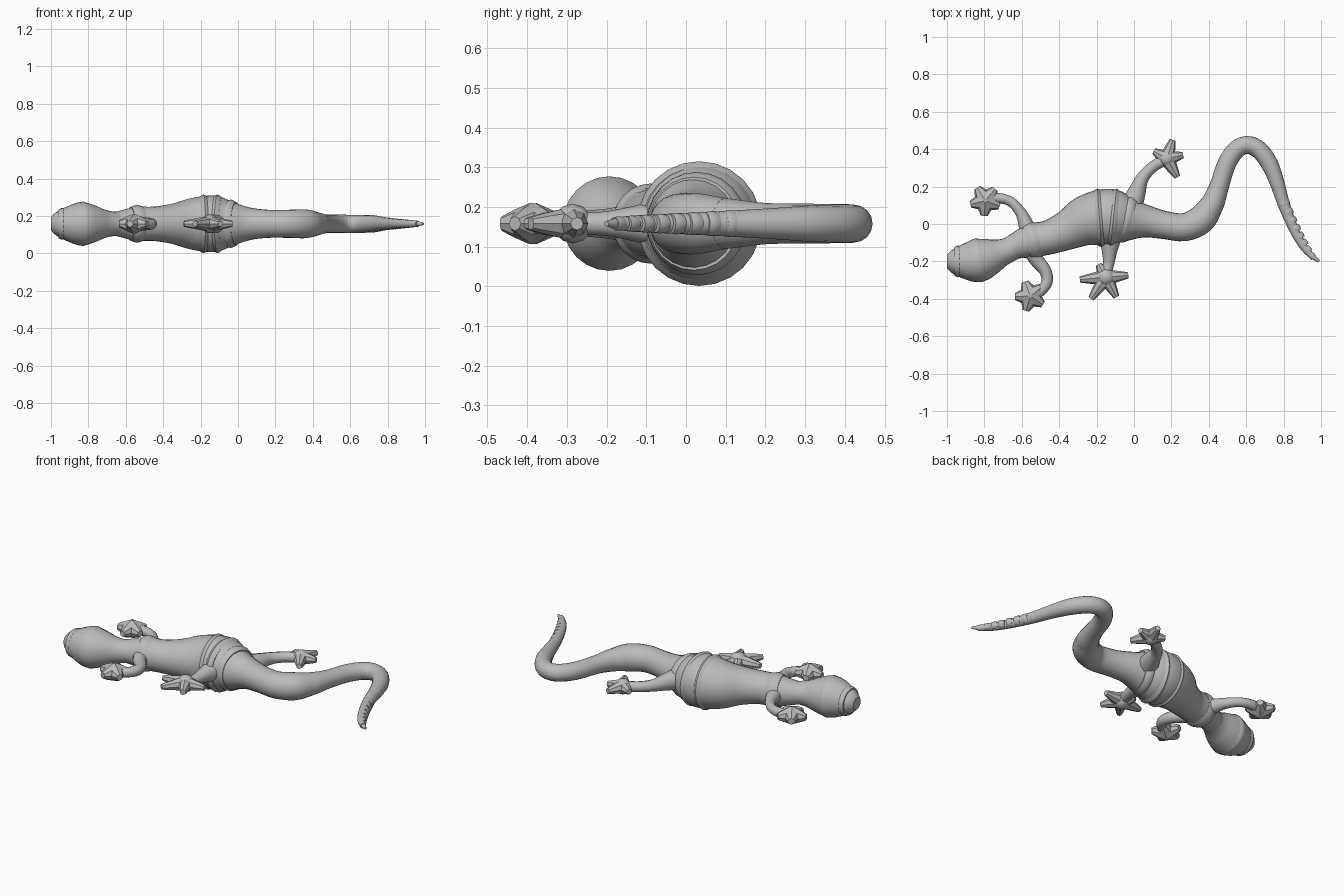
import bpy, bmesh, math
from mathutils import Vector

cube = bpy.data.objects.get("Cube")
if cube:
    bpy.data.objects.remove(cube)

MID = 0.158  # height of the body axis

grey = bpy.data.materials.new("plain grey")
grey.use_nodes = True
COLOUR = (0.5, 0.5, 0.5, 1)
grey.diffuse_color = COLOUR
grey.node_tree.nodes["Principled BSDF"].inputs["Base Color"].default_value = COLOUR


def finish(name, bm, angle=40):
    bmesh.ops.recalc_face_normals(bm, faces=bm.faces)
    mesh = bpy.data.meshes.new(name)
    bm.to_mesh(mesh)
    bm.free()
    mesh.materials.append(grey)
    obj = bpy.data.objects.new(name, mesh)
    bpy.context.collection.objects.link(obj)
    bpy.ops.object.select_all(action='DESELECT')
    bpy.context.view_layer.objects.active = obj
    obj.select_set(True)
    bpy.ops.object.shade_smooth_by_angle(angle=math.radians(angle))
    return obj


def spline(points, steps):
    """Catmull-Rom through (x, y, radius) points."""
    pts = [Vector(p) for p in points]
    pts = [2 * pts[0] - pts[1]] + pts + [2 * pts[-1] - pts[-2]]
    out = []
    for a, b, c, d in zip(pts, pts[1:], pts[2:], pts[3:]):
        for i in range(steps):
            t = i / steps
            out.append((2 * b + (c - a) * t + (2 * a - 5 * b + 4 * c - d) * t ** 2
                        + (3 * b - a - 3 * c + d) * t ** 3) / 2)
    return out + [pts[-2]]


def add_tube(bm, points, sides=16, steps=4, flat=1.0):
    """Round sweep along a level path, closed at both ends."""
    path = spline(points, steps)
    rings = []
    for i, p in enumerate(path):
        along = path[min(i + 1, len(path) - 1)] - path[max(i - 1, 0)]
        side = Vector((-along.y, along.x, 0)).normalized()
        r = max(p.z, 0.004)
        ring = []
        for k in range(sides):
            a = math.tau * k / sides
            co = Vector((p.x, p.y, MID)) + side * r * math.cos(a)
            co.z += r * flat * math.sin(a)
            ring.append(bm.verts.new(co))
        rings.append(ring)
    for lower, upper in zip(rings, rings[1:]):
        for k in range(sides):
            n = (k + 1) % sides
            bm.faces.new((lower[k], lower[n], upper[n], upper[k]))
    bm.faces.new(rings[0])
    bm.faces.new(rings[-1])


def tube(name, points, **options):
    bm = bmesh.new()
    add_tube(bm, points, **options)
    return finish(name, bm)


def fold(name, x, y, heading, radius, width):
    """Skin fold: a short barrel wrapped around the body."""
    d = Vector((math.cos(math.radians(heading)), math.sin(math.radians(heading)))) * width
    tube(name, [(x - d.x, y - d.y, radius * 0.9), (x, y, radius),
                (x + d.x, y + d.y, radius * 0.9)], sides=24, steps=2)


def paw(name, x, y, palm, digits, base, tip):
    """Palm with tapering digits, each given as (heading, length)."""
    bm = bmesh.new()
    add_tube(bm, [(x - palm, y, palm * 0.3), (x - palm * 0.6, y, palm * 0.8),
                  (x, y, palm), (x + palm * 0.6, y, palm * 0.8),
                  (x + palm, y, palm * 0.3)], sides=12, steps=2)
    for heading, length in digits:
        d = Vector((math.cos(math.radians(heading)), math.sin(math.radians(heading))))
        add_tube(bm, [(x + d.x * length * s, y + d.y * length * s, r)
                      for s, r in ((0.1, base), (0.6, (base + tip) / 2), (1, tip))],
                 sides=8, steps=2)
    finish(name, bm, 30)


# Head, with a blunt snout
tube("head", [(-1, -0.2, 0.035), (-0.975, -0.2, 0.06), (-0.92, -0.2, 0.09),
              (-0.84, -0.195, 0.117), (-0.77, -0.175, 0.1), (-0.7, -0.15, 0.072),
              (-0.62, -0.12, 0.06)], sides=20)

# Neck, belly and thick tail root
tube("body", [(-0.72, -0.155, 0.06), (-0.65, -0.125, 0.066), (-0.55, -0.09, 0.09),
              (-0.45, -0.07, 0.092), (-0.35, -0.03, 0.108), (-0.26, 0.015, 0.135),
              (-0.17, 0.035, 0.15), (-0.1, 0.035, 0.147), (-0.03, 0.025, 0.118),
              (0.06, 0.015, 0.088), (0.16, -0.005, 0.075), (0.27, -0.017, 0.075),
              (0.36, 0.025, 0.077), (0.415, 0.1, 0.064)], sides=24)

# Tail, arching back and then down to the tip
tube("tail", [(0.35, 0.015, 0.07), (0.415, 0.1, 0.064), (0.455, 0.2, 0.052),
              (0.495, 0.32, 0.05), (0.55, 0.4, 0.049), (0.61, 0.422, 0.048),
              (0.67, 0.395, 0.048), (0.725, 0.32, 0.046), (0.765, 0.22, 0.039),
              (0.81, 0.08, 0.031), (0.87, -0.06, 0.024), (0.93, -0.15, 0.019),
              (0.99, -0.2, 0.007)])

# Small rings near the end of the tail
for i in range(8):
    t = i / 7
    fold("tail_ring", 0.8 + 0.15 * t, 0.11 - 0.28 * t + 0.06 * t * (t - 1),
         -68 + 22 * t, 0.034 - 0.016 * t, 0.016)

# Folds of skin at the hips, shoulders and head
for x, y, heading, radius, width in ((-0.185, 0.033, 4, 0.157, 0.025),
                                     (-0.11, 0.033, -6, 0.157, 0.025),
                                     (-0.04, 0.027, -14, 0.13, 0.03),
                                     (-0.54, -0.088, 15, 0.101, 0.035),
                                     (-0.83, -0.193, 10, 0.119, 0.03),
                                     (-0.94, -0.2, 0, 0.085, 0.02)):
    fold("skin_fold", x, y, heading, radius, width)

# Front legs and their stubby paws
tube("front_right_leg", [(-0.55, -0.09, 0.06), (-0.575, -0.01, 0.042), (-0.605, 0.06, 0.03),
                         (-0.66, 0.12, 0.026), (-0.73, 0.138, 0.028), (-0.8, 0.125, 0.03)],
     sides=12)
tube("front_left_leg", [(-0.55, -0.11, 0.06), (-0.525, -0.185, 0.04), (-0.475, -0.25, 0.033),
                        (-0.465, -0.31, 0.03), (-0.5, -0.36, 0.028), (-0.55, -0.39, 0.03)],
     sides=12)
STUBBY = 0.052, 0.018
for name, x, y, turn in (("front_right_paw", -0.795, 0.125, 50),
                         ("front_left_paw", -0.555, -0.385, 38)):
    paw(name, x, y, 0.05, [(turn + 72 * k, 0.082) for k in range(5)], *STUBBY)

# Hind legs and their long-toed feet
tube("hind_right_leg", [(-0.03, 0.06, 0.07), (0.015, 0.17, 0.048), (0.045, 0.245, 0.034),
                        (0.1, 0.305, 0.03), (0.17, 0.345, 0.03)], sides=12)
tube("hind_left_leg", [(-0.12, -0.03, 0.07), (-0.13, -0.13, 0.045), (-0.135, -0.21, 0.03),
                       (-0.155, -0.28, 0.03)], sides=12)
SLIM = 0.04, 0.016
paw("hind_right_foot", 0.175, 0.35, 0.045,
    [(12, 0.09), (72, 0.105), (150, 0.08), (-60, 0.115)], *SLIM)
paw("hind_left_foot", -0.15, -0.285, 0.05,
    [(5, 0.12), (-62, 0.12), (-125, 0.14), (185, 0.14), (120, 0.08)], *SLIM)
